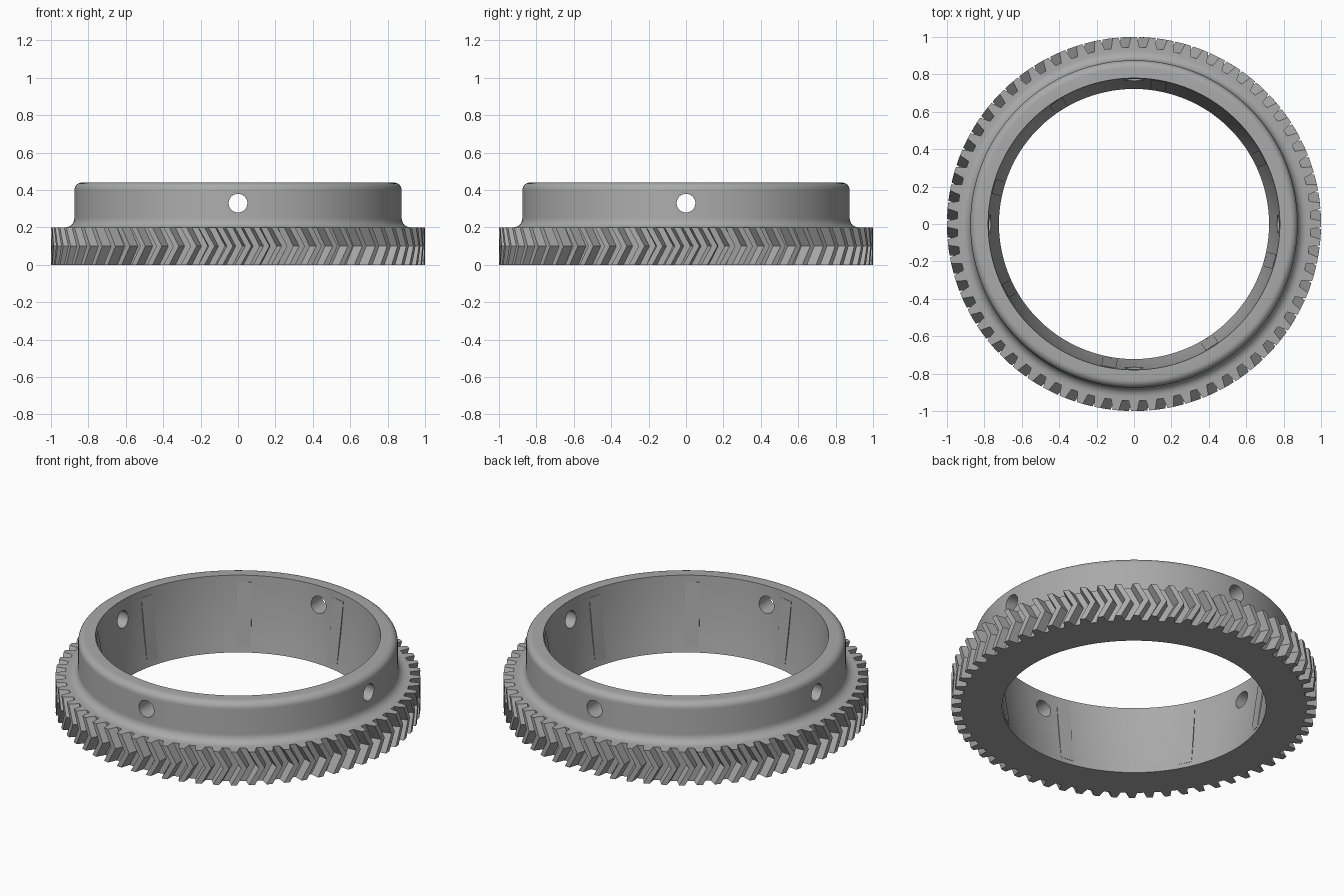
import bpy, bmesh
from math import sin, cos, pi, radians
from mathutils import Matrix, Vector

old = bpy.data.objects.get("Cube")
if old:
    bpy.data.objects.remove(old, do_unlink=True)

TEETH = 64
TIP, ROOT = 1.0, 0.945
GEAR_H, SKEW = 0.2, 0.055
PITCH = 2 * pi / TEETH

steel = bpy.data.materials.new("grey_steel")
steel.use_nodes = True
colour = (0.40, 0.40, 0.40, 1)
steel.diffuse_color = colour
steel.node_tree.nodes["Principled BSDF"].inputs["Base Color"].default_value = colour


def make_object(name, bm):
    bmesh.ops.recalc_face_normals(bm, faces=bm.faces)
    mesh = bpy.data.meshes.new(name)
    bm.to_mesh(mesh)
    bm.free()
    obj = bpy.data.objects.new(name, mesh)
    mesh.materials.append(steel)
    bpy.context.collection.objects.link(obj)
    return obj


def arc(cx, cz, r, start, end, steps=6):
    angles = [radians(start + (end - start) * i / steps) for i in range(steps + 1)]
    return [(cx + r * cos(a), cz + r * sin(a)) for a in angles]


def bore(z):
    # Slightly bowed taper of the inner wall
    t = z / 0.44
    return 0.722 + 0.058 * t + 0.03 * t * (1 - t)


# Ring gear: each row is (radius or None for teeth, height, twist)
rows = [(bore(0.44 * i / 8), 0.44 * i / 8, 0) for i in range(9)]
rows += [(r, z, 0) for r, z in arc(0.835, 0.40, 0.04, 90, 0)]
rows += [(r, z, 0) for r, z in arc(0.925, 0.25, 0.05, 180, 270)]
rows += [(None, GEAR_H, 0), (None, GEAR_H / 2, SKEW), (None, 0, 0)]

columns = []
for k in range(TEETH):
    for offset, radius in ((-0.31, ROOT), (-0.165, TIP), (0.165, TIP), (0.31, ROOT)):
        columns.append(((k + offset) * PITCH, radius))

bm = bmesh.new()
grid = []
for r, z, twist in rows:
    grid.append([bm.verts.new(((r or tooth) * cos(a + twist), (r or tooth) * sin(a + twist), z))
                 for a, tooth in columns])
for i, row in enumerate(grid):
    above = grid[(i + 1) % len(grid)]
    for j in range(len(row)):
        n = (j + 1) % len(row)
        bm.faces.new((row[j], row[n], above[n], above[j]))
ring = make_object("ring_gear", bm)

# Four radial screw holes through the collar
bm = bmesh.new()
for k in range(4):
    turn = Matrix.Rotation(k * pi / 2, 4, "Z")
    place = turn @ Matrix.Translation((0.82, 0, 0.33)) @ Matrix.Rotation(pi / 2, 4, "Y")
    bmesh.ops.create_cone(bm, cap_ends=True, segments=32, radius1=0.05, radius2=0.05,
                          depth=0.3, matrix=place)
cutter = make_object("hole_cutter", bm)
cutter.hide_render = True
holes = ring.modifiers.new("screw_holes", "BOOLEAN")
holes.operation = "DIFFERENCE"
holes.solver = "EXACT"
holes.object = cutter
bpy.context.view_layer.objects.active = ring
ring.select_set(True)
bpy.ops.object.modifier_apply(modifier=holes.name)
bpy.data.objects.remove(cutter, do_unlink=True)
bpy.ops.object.shade_smooth_by_angle(angle=radians(30))

# Shallow flat strips along the inner wall
bm = bmesh.new()
LOW, HIGH = 0.03, 0.40
for degrees in (27.5, 80, 122.5, 165):
    for half in (0, 180):
        turn = Matrix.Rotation(radians(degrees + half), 4, "Z")
        box = bmesh.ops.create_cube(bm, size=1)["verts"]
        for v in box:
            z = HIGH if v.co.z > 0 else LOW
            r = bore(z) + (0.02 if v.co.x > 0 else -0.002)
            v.co = turn @ Vector((r, v.co.y * 0.08, z))
make_object("inner_strips", bm)
